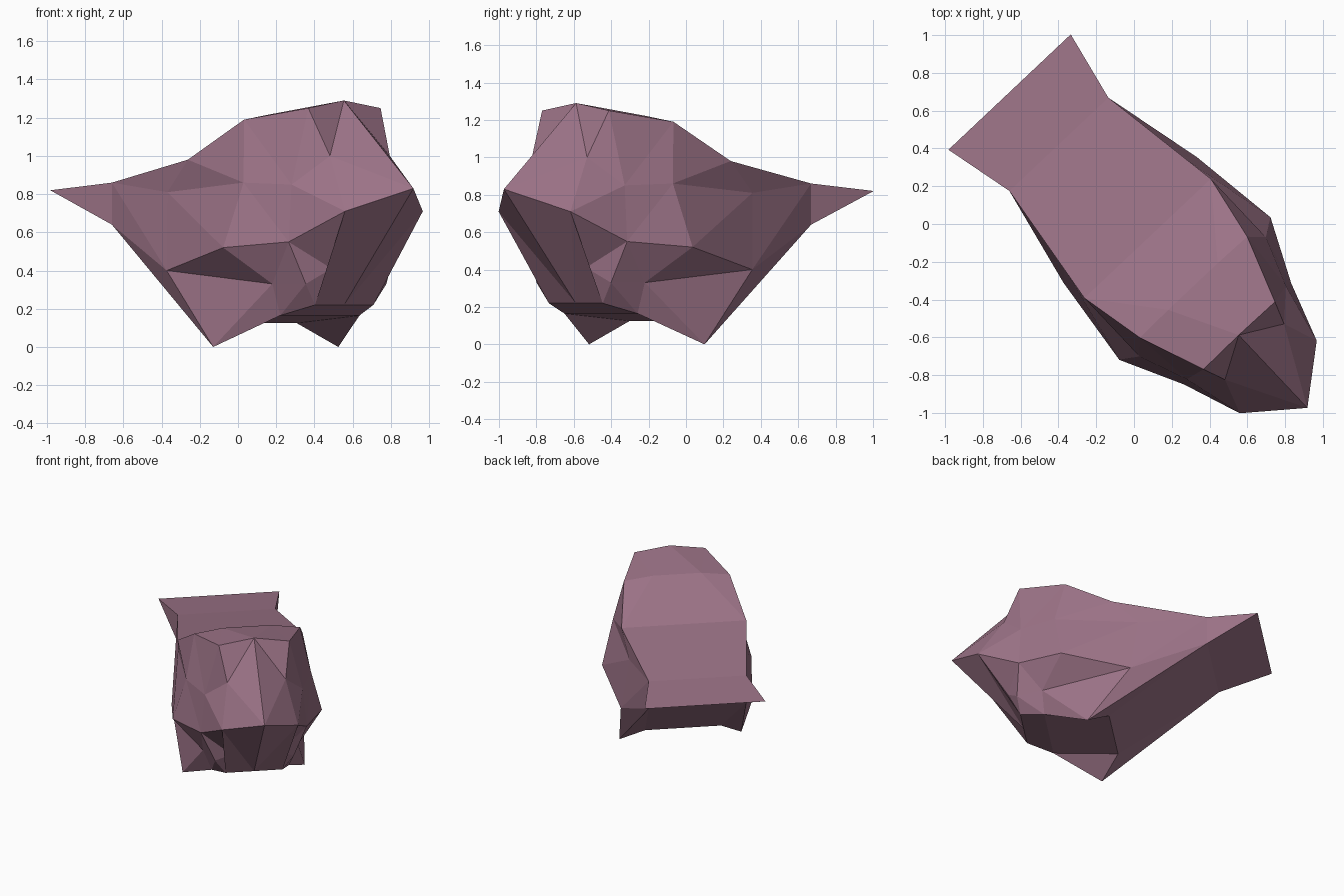
import bpy, bmesh, math

if "Cube" in bpy.data.objects:
    bpy.data.objects.remove(bpy.data.objects["Cube"])

# Half of the head: (distance from centre plane, forward, height)
P = {
    # tail flap and back of neck
    'tail': (.445, -.96, .82), 'nape': (.36, -.58, .86), 'nape_low': (.36, -.58, .64),
    # crown and brow
    'crown1': (.46, .105, .98), 'crown2': (.39, .46, 1.19), 'crown_in': (.18, .455, 1.22),
    'brow': (.26, .812, 1.25), 'brow_mid': (0, .808, 1.29), 'eye': (.215, .93, 1.0),
    # cheek
    'cheek1': (.43, -.083, .81), 'cheek2': (.46, .53, .86), 'cheek3': (.36, .79, .85),
    # upper lip
    'lip1': (.485, -.03, .40), 'lip2': (.55, .47, .52), 'lip3': (.39, .80, .55),
    'lip4': (.28, 1.113, .71), 'nose': (0, 1.338, .83),
    # jaw and underside
    'jaw1': (.35, .633, .33), 'jaw2': (.29, .825, .33), 'jaw3': (.18, .905, .41),
    'chin': (.21, .81, .22),
    'base': (.45, .288, 0), 'base_in': (.28, .15, .125), 'under': (.285, .625, .165),
}

bm = bmesh.new()
V = {k: bm.verts.new((s, -f, z)) for k, (s, f, z) in P.items()}


def vert(name):
    """Named vertex; a '_c' ending gives its level copy on the centre plane."""
    if name not in V:
        s, f, z = P[name[:-2]]
        V[name] = bm.verts.new((0, -f, z))
    return V[name]


def span(*rail):
    """Strip of quads from a side rail to the centre plane."""
    for a, b in zip(rail, rail[1:]):
        bm.faces.new([vert(n) for n in (a, b, b + '_c', a + '_c')])


def fan(hub, *rim):
    """Triangles from a hub vertex to each edge of its rim."""
    for a, b in zip(rim, rim[1:]):
        bm.faces.new([vert(n) for n in (hub, a, b)])


# top sheet, back sheet and underside
span('tail', 'nape', 'crown1')
span('tail', 'nape_low', 'base_in', 'under', 'chin')

# crown, neck side and cheek
fan('crown_in', 'crown1', 'crown2', 'brow', 'brow_mid', 'crown_in_c', 'crown1_c', 'crown1')
fan('nape_low', 'tail', 'nape', 'lip1', 'base', 'base_in')
fan('cheek1', 'nape', 'lip1', 'lip2', 'cheek2', 'crown1', 'nape')
fan('cheek2', 'lip2', 'lip3', 'cheek3', 'crown2', 'crown1')
fan('cheek3', 'crown2', 'brow', 'eye', 'lip4', 'lip3')
fan('eye', 'lip4', 'nose', 'brow_mid', 'brow')

# mouth and jaw
fan('lip4', 'chin', 'chin_c', 'nose')
fan('jaw3', 'jaw2', 'lip3', 'lip4', 'chin', 'jaw2')
fan('jaw1', 'under', 'base', 'lip1', 'lip2', 'lip3', 'jaw2', 'under')
fan('under', 'jaw2', 'chin')
fan('under', 'base_in', 'base')

# consistent outward normals, with the top sheet facing up
bmesh.ops.recalc_face_normals(bm, faces=bm.faces)
bm.faces.ensure_lookup_table()
bm.normal_update()
if bm.faces[0].normal.z < 0:
    bmesh.ops.reverse_faces(bm, faces=bm.faces)

mesh = bpy.data.meshes.new('head')
bm.to_mesh(mesh)
bm.free()
head = bpy.data.objects.new('head', mesh)
bpy.context.collection.objects.link(head)
head.rotation_euler.z = math.atan2(.686, .7275)

# other half
mirror = head.modifiers.new('mirror', 'MIRROR')
mirror.use_clip = True
mirror.merge_threshold = .001

mat = bpy.data.materials.new('mauve')
mat.diffuse_color = (.33, .17, .24, 1)
mat.use_nodes = True
mat.node_tree.nodes["Principled BSDF"].inputs["Base Color"].default_value = mat.diffuse_color
mesh.materials.append(mat)
